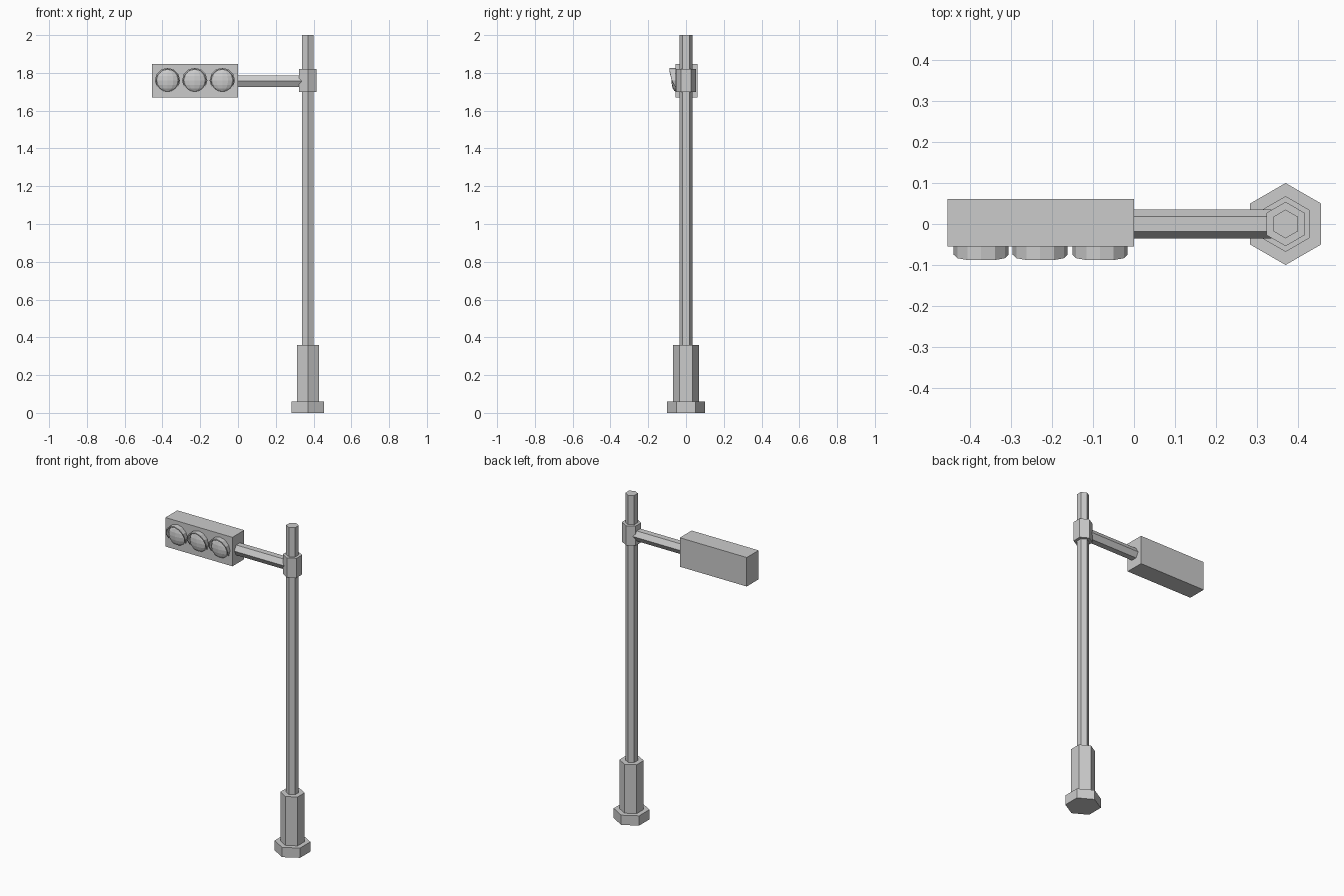
import bpy, bmesh, math
from mathutils import Matrix

if "Cube" in bpy.data.objects:
    bpy.data.objects.remove(bpy.data.objects["Cube"])

POLE_X = 0.37
LAMP_Z = 1.76


def add_object(name, bm):
    bmesh.ops.recalc_face_normals(bm, faces=bm.faces)
    mesh = bpy.data.meshes.new(name)
    bm.to_mesh(mesh)
    bm.free()
    obj = bpy.data.objects.new(name, mesh)
    bpy.context.collection.objects.link(obj)
    return obj


def hex_post(name, radius, z0, z1):
    bm = bmesh.new()
    bmesh.ops.create_cone(bm, cap_ends=True, segments=6, radius1=radius, radius2=radius,
                          depth=z1 - z0,
                          matrix=Matrix.Translation((POLE_X, 0, (z0 + z1) / 2)))
    # corners point along y
    xs = [abs(v.co.x - POLE_X) for v in bm.verts]
    if max(xs) > radius * 0.95:
        bmesh.ops.rotate(bm, verts=bm.verts, cent=(POLE_X, 0, 0),
                         matrix=Matrix.Rotation(math.radians(30), 3, 'Z'))
    return add_object(name, bm)


# upright: foot, sleeve, pole, collar
hex_post("foot", 0.10, 0, 0.06)
hex_post("base_sleeve", 0.068, 0.06, 0.36)
hex_post("pole", 0.035, 0.36, 2.0)
hex_post("arm_collar", 0.054, 1.70, 1.82)

# horizontal hexagonal arm, corners along y
bm = bmesh.new()
rings = []
for x in (-0.01, POLE_X - 0.035):
    rings.append([bm.verts.new((x, 0.036 * math.cos(a), 1.756 + 0.036 * math.sin(a)))
                  for a in (math.radians(60 * i) for i in range(6))])
for i in range(6):
    j = (i + 1) % 6
    bm.faces.new((rings[0][i], rings[0][j], rings[1][j], rings[1][i]))
for r in rings:
    bm.faces.new(r)
add_object("arm", bm)

# signal housing
bm = bmesh.new()
bmesh.ops.create_cube(bm, size=1, matrix=Matrix.Translation((-0.2275, 0.003, 1.759))
                      @ Matrix.Diagonal((0.455, 0.115, 0.178, 1)))
add_object("signal_housing", bm)


def lens(name, x):
    # flattened half dome facing the front
    bm = bmesh.new()
    bmesh.ops.create_uvsphere(bm, u_segments=12, v_segments=8, radius=0.06)
    bmesh.ops.bisect_plane(bm, geom=bm.verts[:] + bm.edges[:] + bm.faces[:],
                           plane_co=(0, 0.001, 0), plane_no=(0, 1, 0), clear_outer=True)
    bmesh.ops.transform(bm, verts=bm.verts, matrix=Matrix.Translation((x, -0.053, LAMP_Z))
                        @ Matrix.Diagonal((1, 0.4, 1, 1)))
    return add_object(name, bm)


def visor(name, x):
    # hood over the upper half, shallower towards its ends
    bm = bmesh.new()
    sections = []
    for deg in range(-30, 211, 30):
        a = math.radians(deg)
        s = math.sin(a)
        front = -0.088 if s > 0.8 else -0.0835 if s > 0.4 else -0.075 if s > -0.1 else -0.058
        sections.append([bm.verts.new((x + r * math.cos(a), y, LAMP_Z + r * s))
                         for r, y in ((0.067, -0.05), (0.067, front),
                                      (0.060, front), (0.060, -0.05))])
    for p, q in zip(sections, sections[1:]):
        for i in range(4):
            j = (i + 1) % 4
            bm.faces.new((p[i], p[j], q[j], q[i]))
    bm.faces.new(sections[0])
    bm.faces.new(sections[-1])
    return add_object(name, bm)


# three lamps
for label, x in (("left", -0.373), ("middle", -0.229), ("right", -0.083)):
    lens(label + "_lens", x)
    visor(label + "_visor", x)
